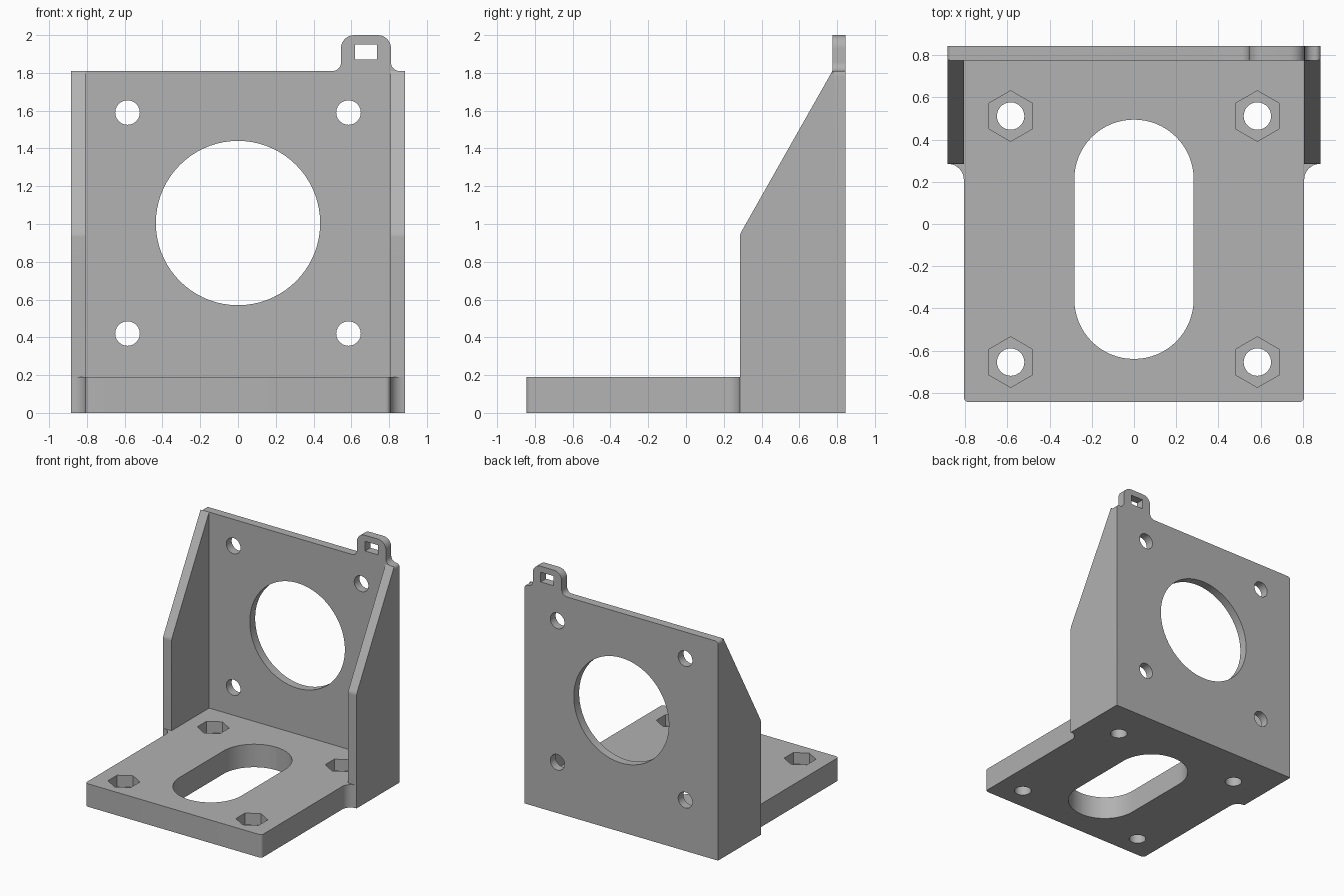
import bpy, bmesh, math
from mathutils import Vector

cube = bpy.data.objects.get("Cube")
if cube:
    bpy.data.objects.remove(cube, do_unlink=True)

grey = bpy.data.materials.new("plain grey")
grey.use_nodes = True
colour = (0.445, 0.445, 0.445, 1)
grey.diffuse_color = colour
grey.node_tree.nodes["Principled BSDF"].inputs["Base Color"].default_value = colour


def rounded(corners, steps=8):
    """Outline from (a, b, radius) corners, with an arc at each rounded one."""
    points = []
    for i, (a, b, r) in enumerate(corners):
        p = Vector((a, b))
        if r == 0:
            points.append(p)
            continue
        u = (Vector(corners[i - 1][:2]) - p).normalized()
        v = (Vector(corners[(i + 1) % len(corners)][:2]) - p).normalized()
        half = u.angle(v) / 2
        centre = p + (u + v).normalized() * r / math.sin(half)
        start = p + u * r / math.tan(half) - centre
        end = p + v * r / math.tan(half) - centre
        sweep = start.angle(end)
        for k in range(steps + 1):
            t = k / steps
            points.append(centre + (start * math.sin((1 - t) * sweep)
                                    + end * math.sin(t * sweep)) / math.sin(sweep))
    return points


def box(a0, a1, b0, b1, r=0):
    return [(a0, b0, r), (a1, b0, r), (a1, b1, r), (a0, b1, r)]


def ring(a, b, r, sides, turn=0):
    angles = [turn + math.tau * k / sides for k in range(sides)]
    return [Vector((a + r * math.cos(t), b + r * math.sin(t))) for t in angles]


def prism(name, outline, axis, lo, hi):
    """Extrude a 2D outline along the named axis."""
    place = {"x": lambda p, d: (d, p.x, p.y),
             "y": lambda p, d: (p.x, d, p.y),
             "z": lambda p, d: (p.x, p.y, d)}[axis]
    bm = bmesh.new()
    face = bm.faces.new([bm.verts.new(place(p, lo)) for p in outline])
    top = bmesh.ops.extrude_face_region(bm, geom=[face])["geom"]
    shift = Vector(place(Vector((0, 0)), hi - lo))
    bmesh.ops.translate(bm, vec=shift, verts=[g for g in top if isinstance(g, bmesh.types.BMVert)])
    bmesh.ops.recalc_face_normals(bm, faces=bm.faces)
    mesh = bpy.data.meshes.new(name)
    bm.to_mesh(mesh)
    bm.free()
    mesh.materials.append(grey)
    obj = bpy.data.objects.new(name, mesh)
    bpy.context.collection.objects.link(obj)
    return obj


def combine(body, other, operation):
    mod = body.modifiers.new(operation.lower(), "BOOLEAN")
    mod.operation = operation
    mod.solver = "EXACT"
    mod.object = other
    bpy.context.view_layer.objects.active = body
    bpy.ops.object.modifier_apply(modifier=mod.name)
    bpy.data.objects.remove(other, do_unlink=True)


W, D, INNER = 0.885, 0.845, 0.807   # half width, half depth, inner half width
THICK, TOP, STEP = 0.19, 1.81, 0.285

# Base plate, with hollow fillets where it widens to the side walls
right_half = [(INNER, -D, 0.025), (INNER, STEP, 0.075), (W, STEP, 0), (W, D, 0)]
left_half = [(-a, b, r) for a, b, r in reversed(right_half)]
bracket = prism("mounting_bracket", rounded(right_half + left_half), "z", 0, THICK)

# Back plate with the small tab on its top edge
plate = [(-W, 0, 0), (W, 0, 0), (W, TOP, 0.025), (0.81, TOP, 0.045), (0.81, 2, 0.07),
         (0.545, 2, 0.07), (0.545, TOP, 0.045), (-W, TOP, 0.025)]
combine(bracket, prism("back_plate", rounded(plate), "y", 0.775, D), "UNION")

# Sloping side walls
wall = rounded([(STEP, 0, 0), (STEP, 0.945, 0.06), (0.775, TOP, 0), (0.785, 1.785, 0), (0.8, 0, 0)])
for side in (-1, 1):
    lo, hi = sorted((side * INNER, side * W))
    combine(bracket, prism("side_wall", wall, "x", lo, hi), "UNION")

# Openings: slot, large bore, tab window
openings = [
    (rounded(box(-0.283, 0.283, -0.64, 0.495, 0.2825), 16), "z", -0.1, 0.3),
    (ring(0, 1.005, 0.435, 72), "y", 0.7, 0.9),
    (rounded(box(0.62, 0.737, 1.87, 1.95)), "y", 0.7, 0.9),
]
# Screw holes and hexagonal nut pockets
for x in (-0.585, 0.585):
    for z in (0.42, 1.59):
        openings.append((ring(x, z, 0.065, 28), "y", 0.7, 0.9))
    for y in (-0.655, 0.512):
        openings.append((ring(x, y, 0.065, 28), "z", -0.1, 0.3))
        openings.append((ring(x, y, 0.12, 6, math.pi / 6), "z", 0.095, 0.3))
for outline, axis, lo, hi in openings:
    combine(bracket, prism("cutter", outline, axis, lo, hi), "DIFFERENCE")

# Smooth the curved surfaces, keep the edges sharp
bpy.ops.object.select_all(action="DESELECT")
bracket.select_set(True)
bpy.context.view_layer.objects.active = bracket
bpy.ops.object.shade_smooth_by_angle(angle=math.radians(25))
